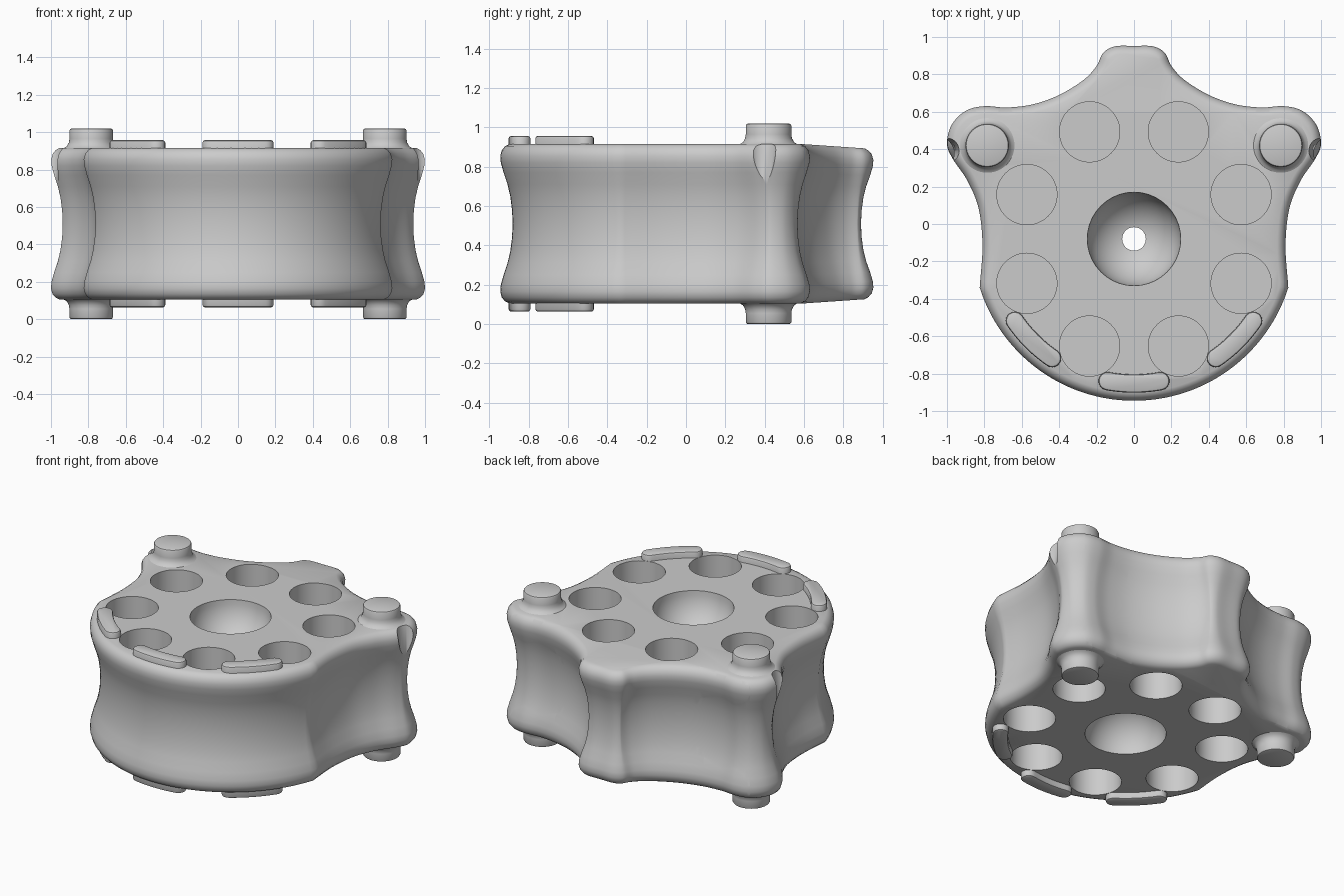
import bpy, bmesh
from math import sin, cos, pi, radians
from mathutils import Vector

if "Cube" in bpy.data.objects:
    bpy.data.objects.remove(bpy.data.objects["Cube"])

MID = 0.51            # height of the mirror plane
C = Vector((0, -0.08))  # centre of the round part


def ring(cx, cy, r, n=48):
    return [Vector((cx + r * cos(2 * pi * i / n), cy + r * sin(2 * pi * i / n))) for i in range(n)]


def loft(name, outline, profile, flip=False):
    """Stack counter-clockwise outline copies; profile = (z, outward offset)."""
    n = len(outline)
    normals = []
    for i in range(n):
        t = (outline[(i + 1) % n] - outline[i - 1]).normalized()
        normals.append(Vector((t.y, -t.x)))
    bm = bmesh.new()
    rows = []
    for z, d in profile:
        z = 2 * MID - z if flip else z
        rows.append([bm.verts.new((*(p + m * d), z)) for p, m in zip(outline, normals)])
    for a, b in zip(rows, rows[1:]):
        for i in range(n):
            j = (i + 1) % n
            bm.faces.new((a[i], a[j], b[j], b[i]))
    bm.faces.new(rows[0][::-1])
    bm.faces.new(rows[-1])
    bmesh.ops.recalc_face_normals(bm, faces=bm.faces)
    me = bpy.data.meshes.new(name)
    bm.to_mesh(me)
    bm.free()
    ob = bpy.data.objects.new(name, me)
    bpy.context.collection.objects.link(ob)
    return ob


def activate(ob):
    bpy.ops.object.select_all(action='DESELECT')
    ob.select_set(True)
    bpy.context.view_layer.objects.active = ob


def smooth(ob):
    activate(ob)
    bpy.ops.object.shade_smooth_by_angle(angle=radians(32))


def cut(ob, cutter):
    cutter.hide_render = True
    mod = ob.modifiers.new("cut", 'BOOLEAN')
    mod.object, mod.operation, mod.solver = cutter, 'DIFFERENCE', 'EXACT'
    activate(ob)
    bpy.ops.object.modifier_apply(modifier=mod.name)
    bpy.data.objects.remove(cutter)


def spline(pts, steps=6):
    """Catmull-Rom curve through the inner points."""
    out = []
    for a, b, c, d in zip(pts, pts[1:], pts[2:], pts[3:]):
        for k in range(steps):
            t = k / steps
            out.append(0.5 * (2 * b + (c - a) * t + (2 * a - 5 * b + 4 * c - d) * t * t
                              + (3 * b - a - 3 * c + d) * t ** 3))
    return out


# body outline: round front, hollow sides, two lobes and a rear tip
arc = [C + 0.865 * Vector((sin(a), -cos(a))) for a in [radians(72.5) * i / 28 for i in range(28)]]
side = [Vector(p) for p in [
    (0.83, -0.5), (0.825, -0.34), (0.81, -0.12), (0.83, 0.08), (0.89, 0.23), (0.97, 0.35),
    (1.0, 0.43), (0.975, 0.53), (0.90, 0.605), (0.80, 0.63), (0.68, 0.623), (0.54, 0.64),
    (0.40, 0.69), (0.27, 0.77), (0.20, 0.845), (0.165, 0.915), (0.10, 0.95), (0.0, 0.952), (-0.1, 0.95)]]
half = arc + spline(side) + [Vector((0, 0.952))]
outline = half + [Vector((-p.x, p.y)) for p in half[-2:0:-1]]

# waisted body
low = [(0.105, -0.045), (0.115, -0.025), (0.135, -0.008), (0.165, 0), (0.20, -0.003), (0.25, -0.017),
       (0.31, -0.037), (0.37, -0.051), (0.44, -0.06)]
body = loft("body", outline, low + [(MID, -0.063)] + [(2 * MID - z, d) for z, d in low[::-1]])

# rear tip tapers slightly in height
bm = bmesh.new()
bm.from_mesh(body.data)
bmesh.ops.bisect_plane(bm, geom=bm.verts[:] + bm.edges[:] + bm.faces[:],
                       plane_co=(0, 0.6, 0), plane_no=(0, 1, 0))
for v in bm.verts:
    if v.co.y > 0.6:
        v.co.z -= (v.co.z - MID) * 0.17 * (v.co.y - 0.6)
bm.to_mesh(body.data)
bm.free()

# eight blind sockets and a bowl on both faces
DEPTH = 0.30
for flip in (False, True):
    for k in range(8):
        a = radians(22.5 + 45 * k)
        cut(body, loft("socket_cutter", ring(0.62 * cos(a), C.y + 0.62 * sin(a), 0.161),
                       [(0.915 - DEPTH, 0), (1.1, 0)], flip))
    bpy.ops.mesh.primitive_uv_sphere_add(segments=40, ring_count=24, radius=0.25,
                                         location=(0, C.y, 0.105 if flip else 0.915))
    cut(body, bpy.context.object)

# through hole
cut(body, loft("hole_cutter", ring(0, C.y, 0.063, 32), [(-0.2, 0), (1.2, 0)]))

# tapered notch at the outer edge of each lobe
for s in (-1, 1):
    bpy.ops.mesh.primitive_cone_add(vertices=32, radius1=0.015, radius2=0.085, depth=0.45,
                                    location=(s * 1.01, 0.39, 0.755))
    cut(body, bpy.context.object)
smooth(body)

# pegs with a filleted foot
for flip, side_name in ((False, "top"), (True, "bottom")):
    for s in (-1, 1):
        smooth(loft(f"{side_name}_peg", ring(s * 0.785, 0.42, 0.116),
                    [(0.87, 0.03), (0.915, 0.03), (0.925, 0.014), (0.945, 0.003), (0.965, 0),
                     (1.01, 0), (1.017, -0.004), (1.02, -0.011)], flip))

    # curved pads along the round front edge
    for k in (-1, 0, 1):
        mid, span, r, w = radians(-90 + 45 * k), radians(10.5), 0.773, 0.049
        polar = lambda a, q: C + q * Vector((cos(a), sin(a)))
        pts = [polar(mid - span + 2 * span * i / 12, r + w) for i in range(13)]
        for end in (1, -1):
            a = mid + end * span
            c = polar(a, r)
            base = a if end == 1 else a + pi
            pts += [c + w * Vector((cos(base + pi * i / 10), sin(base + pi * i / 10))) for i in range(1, 10)]
            if end == 1:
                pts += [polar(mid + span - 2 * span * i / 12, r - w) for i in range(13)]
        smooth(loft(f"{side_name}_pad", pts,
                    [(0.89, 0), (0.945, 0), (0.953, -0.004), (0.957, -0.012)], flip))
